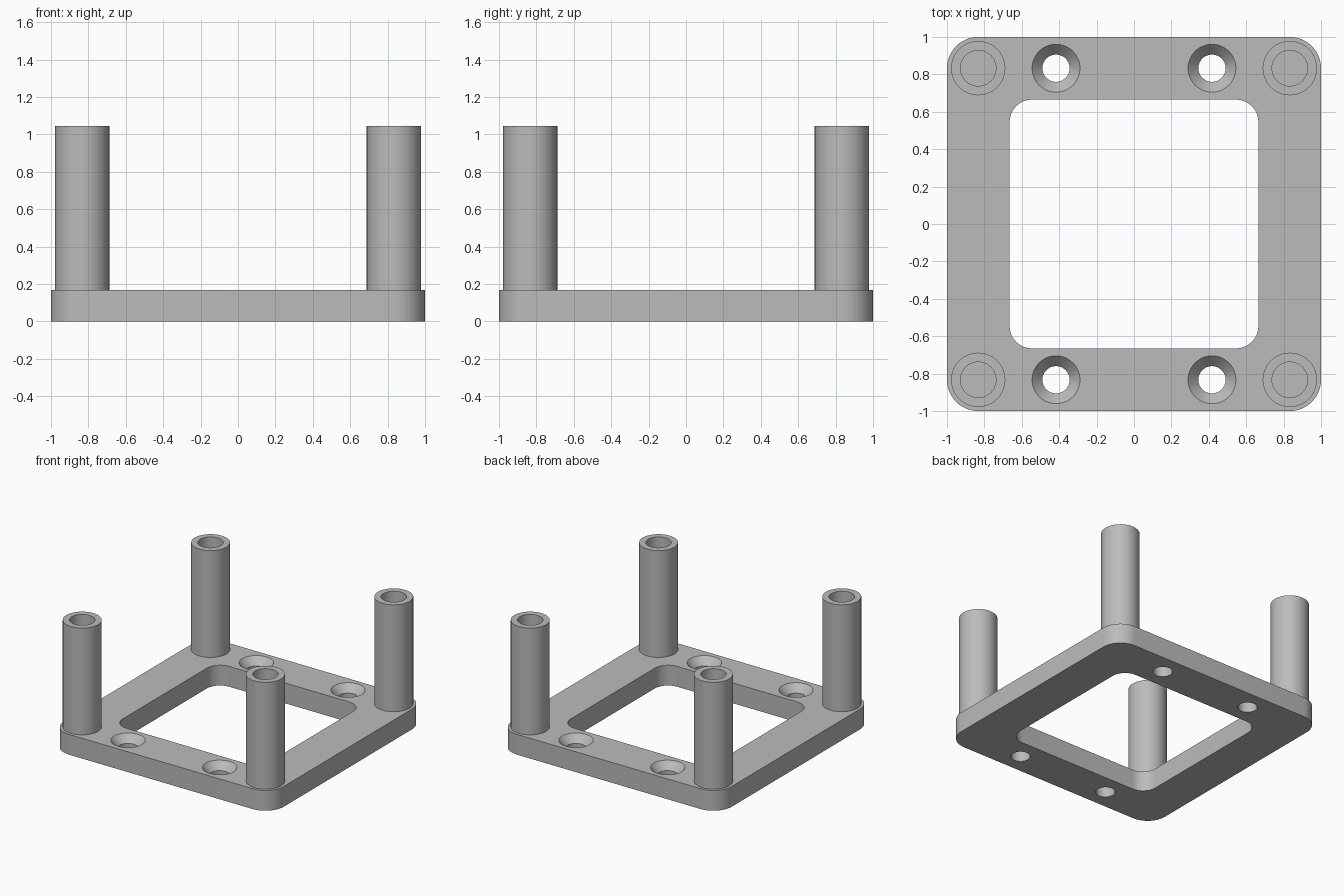
import bpy, bmesh
from math import pi, sin, cos

cube = bpy.data.objects.get("Cube")
if cube:
    bpy.data.objects.remove(cube, do_unlink=True)

GREY = (0.5, 0.5, 0.5, 1)
mat = bpy.data.materials.new("plain grey")
mat.use_nodes = True
mat.diffuse_color = GREY
mat.node_tree.nodes["Principled BSDF"].inputs["Base Color"].default_value = GREY

PLATE_TOP = 0.167
POST_TOP = 1.045


def make_object(name, bm):
    bmesh.ops.recalc_face_normals(bm, faces=bm.faces[:])
    mesh = bpy.data.meshes.new(name)
    bm.to_mesh(mesh)
    bm.free()
    obj = bpy.data.objects.new(name, mesh)
    bpy.context.collection.objects.link(obj)
    mesh.materials.append(mat)
    return obj


def rounded_block(name, half, radius, z0, z1, steps=12):
    """Square block with rounded vertical corners."""
    bm = bmesh.new()
    ring = []
    for corner, (sx, sy) in enumerate([(1, 1), (-1, 1), (-1, -1), (1, -1)]):
        for i in range(steps + 1):
            a = (corner + i / steps) * pi / 2
            ring.append(bm.verts.new((sx * (half - radius) + radius * cos(a),
                                      sy * (half - radius) + radius * sin(a), z0)))
    face = bm.faces.new(ring)
    top = bmesh.ops.extrude_face_region(bm, geom=[face])["geom"]
    verts = [v for v in top if isinstance(v, bmesh.types.BMVert)]
    bmesh.ops.translate(bm, verts=verts, vec=(0, 0, z1 - z0))
    return make_object(name, bm)


def lathe(name, profile, x, y, steps=48):
    """Solid turned about a vertical axis from (radius, height) points."""
    bm = bmesh.new()
    verts = [bm.verts.new((r, 0, z)) for r, z in profile]
    edges = [bm.edges.new(pair) for pair in zip(verts, verts[1:])]
    bmesh.ops.spin(bm, geom=verts + edges, cent=(0, 0, 0), axis=(0, 0, 1),
                   angle=2 * pi, steps=steps)
    bmesh.ops.remove_doubles(bm, verts=bm.verts[:], dist=0.0001)
    bmesh.ops.translate(bm, verts=bm.verts[:], vec=(x, y, 0))
    return make_object(name, bm)


def cut(target, cutter):
    mod = target.modifiers.new(cutter.name, "BOOLEAN")
    mod.operation = "DIFFERENCE"
    mod.solver = "EXACT"
    mod.object = cutter
    bpy.context.view_layer.objects.active = target
    bpy.ops.object.modifier_apply(modifier=mod.name)
    bpy.data.objects.remove(cutter, do_unlink=True)


# Base frame with its square window
frame = rounded_block("base_frame", 1.0, 0.167, 0, PLATE_TOP)
cut(frame, rounded_block("window_cutter", 0.665, 0.12, -0.1, 0.3))

# Countersunk screw holes and hollow corner posts
hole = [(0, -0.1), (0.073, -0.1), (0.073, PLATE_TOP - 0.06),
        (0.128, PLATE_TOP), (0.128, 0.3), (0, 0.3)]
post = [(0, PLATE_TOP - 0.01), (0.145, PLATE_TOP - 0.01), (0.145, POST_TOP),
        (0.095, POST_TOP), (0.095, PLATE_TOP + 0.001), (0, PLATE_TOP + 0.001)]
parts = [frame]
for y, end in ((-0.833, "front"), (0.833, "back")):
    for side, label in ((-1, "right"), (1, "left")):
        cut(frame, lathe("screw_hole_cutter", hole, side * 0.417, y))
        parts.append(lathe(f"{end}_{label}_post", post, side * 0.833, y))

# Smooth curved walls, crisp rims
bpy.ops.object.select_all(action="DESELECT")
for obj in parts:
    obj.select_set(True)
bpy.context.view_layer.objects.active = frame
bpy.ops.object.shade_smooth_by_angle(angle=pi / 6)
